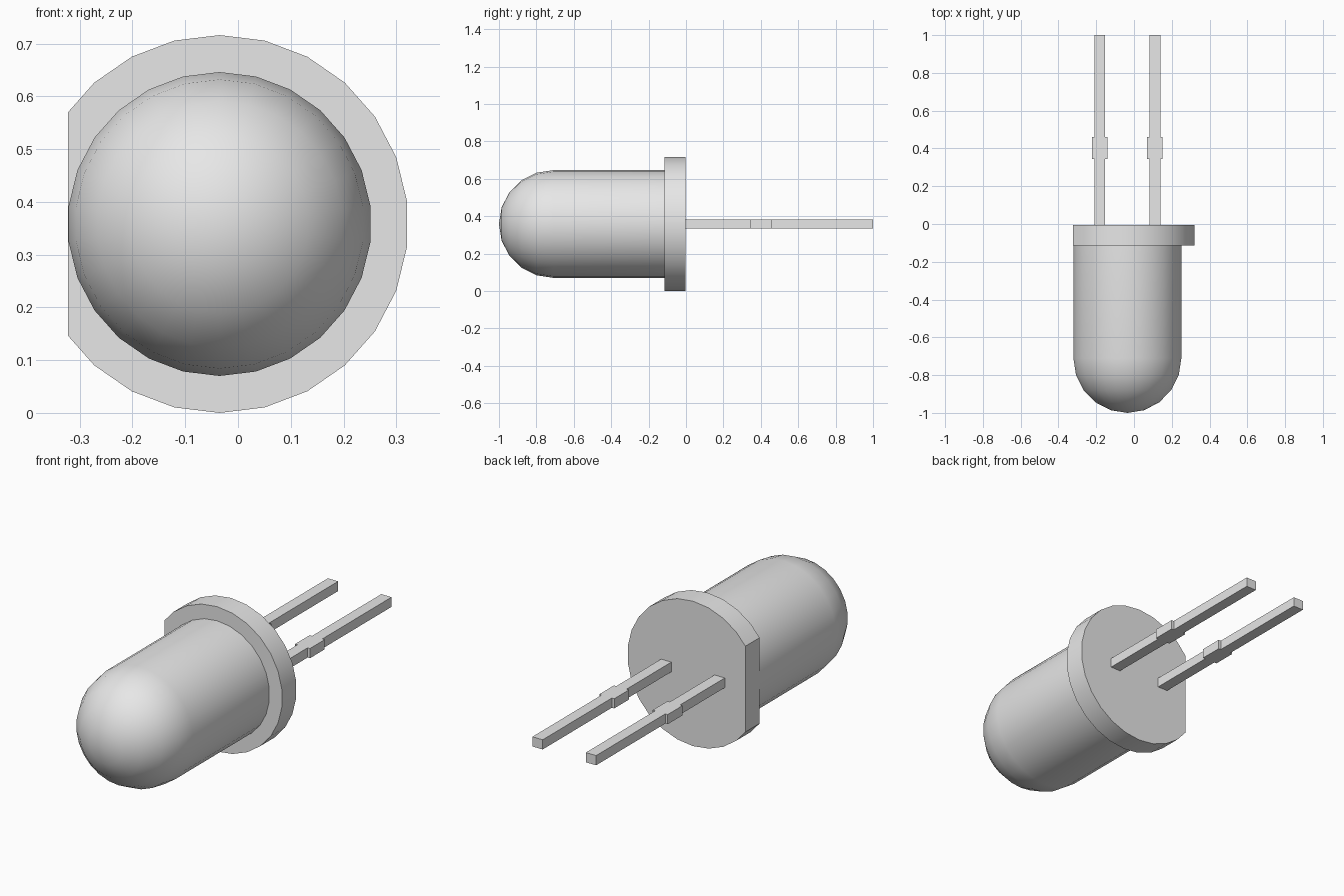
import bpy, bmesh, math

cube = bpy.data.objects.get("Cube")
if cube:
    bpy.data.objects.remove(cube, do_unlink=True)

AXIS_X, AXIS_Z = -0.035, 0.358
SIDES = 26
FLAT_X = -0.322

grey = bpy.data.materials.new("plain_grey")
grey.use_nodes = True
grey.diffuse_color = (0.8, 0.8, 0.8, 1)
grey.node_tree.nodes["Principled BSDF"].inputs["Base Color"].default_value = (0.8, 0.8, 0.8, 1)


def finish(name, bm, smooth):
    bmesh.ops.recalc_face_normals(bm, faces=bm.faces)
    mesh = bpy.data.meshes.new(name)
    bm.to_mesh(mesh)
    bm.free()
    mesh.materials.append(grey)
    obj = bpy.data.objects.new(name, mesh)
    bpy.context.collection.objects.link(obj)
    if smooth:
        bpy.ops.object.select_all(action="DESELECT")
        obj.select_set(True)
        bpy.context.view_layer.objects.active = obj
        bpy.ops.object.shade_smooth_by_angle(angle=math.radians(30))
    return obj


def lathe(profile, tip=None):
    """Rings of (radius, y) about the y axis, closed by a cap or a tip point."""
    bm = bmesh.new()
    rings = []
    for r, y in profile:
        angles = [math.pi / 2 + math.tau * i / SIDES for i in range(SIDES)]
        rings.append([bm.verts.new((AXIS_X + r * math.cos(a), y, AXIS_Z + r * math.sin(a)))
                      for a in angles])
    for a, b in zip(rings, rings[1:]):
        for i in range(SIDES):
            j = (i + 1) % SIDES
            bm.faces.new((a[i], a[j], b[j], b[i]))
    bm.faces.new(rings[0])
    if tip is None:
        bm.faces.new(rings[-1])
    else:
        point = bm.verts.new((AXIS_X, tip, AXIS_Z))
        for i in range(SIDES):
            bm.faces.new((rings[-1][i], rings[-1][(i + 1) % SIDES], point))
    return bm


# Domed lens: straight barrel with a hemispherical end
R, DOME_Y, STEPS = 0.288, -0.71, 5
profile = [(R, -0.11)]
for k in range(STEPS):
    t = math.pi / 2 * k / STEPS
    profile.append((R * math.cos(t), DOME_Y - (1 + DOME_Y) * math.sin(t)))
finish("domed_lens", lathe(profile, tip=-1), True)

# Base flange with one side cut flat
bm = lathe([(0.358, -0.115), (0.358, -0.004)])
cut = bmesh.ops.bisect_plane(bm, geom=bm.verts[:] + bm.edges[:] + bm.faces[:],
                             plane_co=(FLAT_X, 0, 0), plane_no=(-1, 0, 0), clear_outer=True)
bmesh.ops.holes_fill(bm, edges=[e for e in bm.edges if e.is_boundary])
finish("base_flange", bm, True)

# Two flat leads, each with a wider stop along its length
half_outline = [(0.028, -0.01), (0.028, 0.345), (0.041, 0.345),
                (0.041, 0.46), (0.028, 0.46), (0.028, 1)]
outline = half_outline + [(-x, y) for x, y in reversed(half_outline)]
for name, offset in (("right_lead", -0.146), ("left_lead", 0.146)):
    bm = bmesh.new()
    face = bm.faces.new([bm.verts.new((AXIS_X + offset + x, y, AXIS_Z - 0.023))
                         for x, y in outline])
    top = bmesh.ops.extrude_face_region(bm, geom=[face])["geom"]
    bmesh.ops.translate(bm, vec=(0, 0, 0.048),
                        verts=[g for g in top if isinstance(g, bmesh.types.BMVert)])
    finish(name, bm, False)
